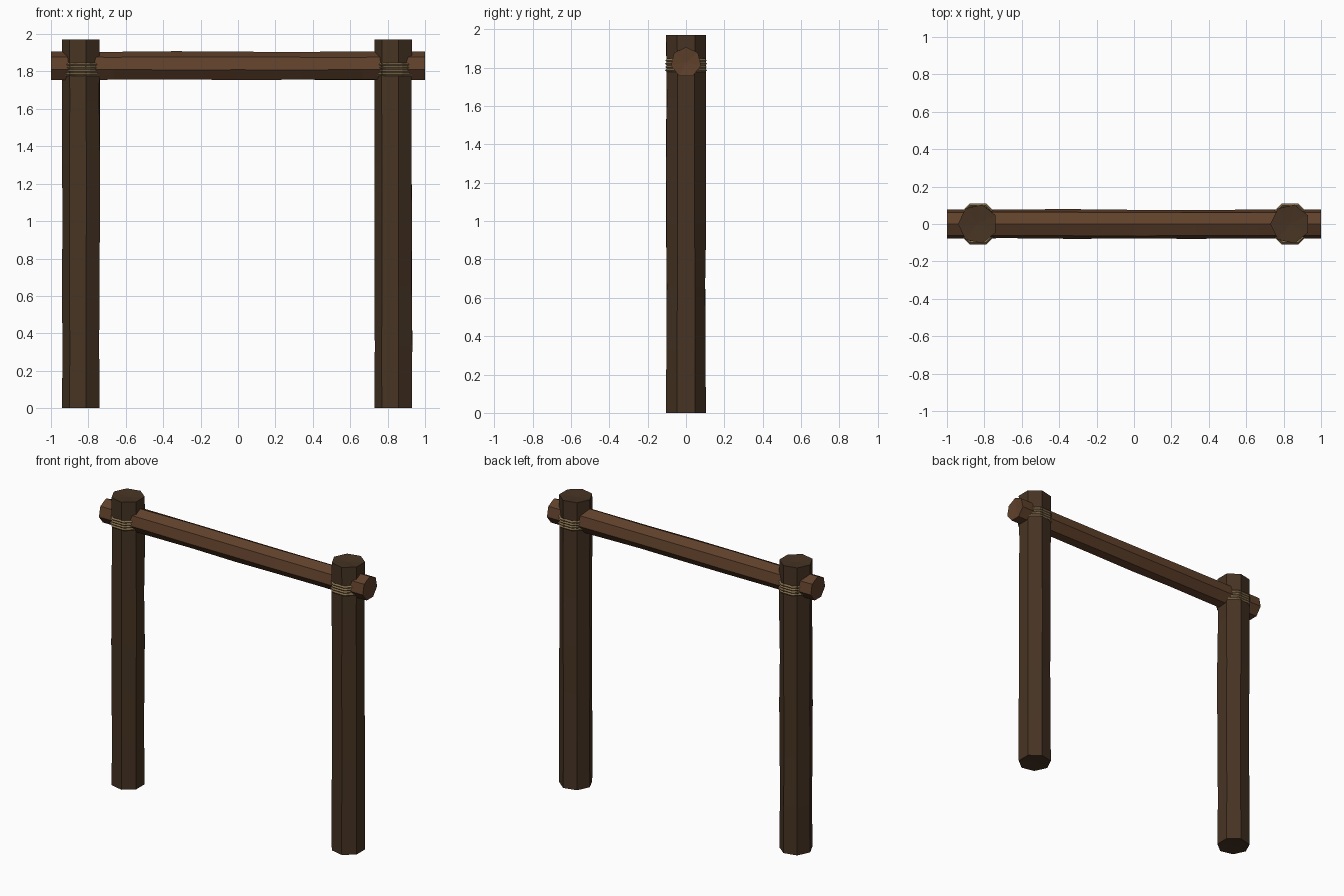
import bpy
import math
import random
from mathutils import Matrix, Vector

random.seed(4)
cube = bpy.data.objects.get("Cube")
if cube:
    bpy.data.objects.remove(cube, do_unlink=True)


def material(name, color):
    mat = bpy.data.materials.new(name)
    mat.use_nodes = True
    mat.diffuse_color = color
    bsdf = mat.node_tree.nodes["Principled BSDF"]
    bsdf.inputs["Base Color"].default_value = color
    bsdf.inputs["Roughness"].default_value = 0.9
    return mat


def add_object(name, verts, faces, mat):
    mesh = bpy.data.meshes.new(name)
    mesh.from_pydata(verts, [], faces)
    mesh.materials.append(mat)
    obj = bpy.data.objects.new(name, mesh)
    bpy.context.collection.objects.link(obj)
    return obj


def log(name, radius, length, matrix, mat, sides=7, rings=7, dent=0.008):
    """Rough-hewn log along local z with uneven rings and dented fan ends."""
    verts, faces = [], []
    for r in range(rings):
        end = r in (0, rings - 1)
        for s in range(sides):
            a = math.tau * s / sides
            rad = radius * (1 if end else random.uniform(0.96, 1.02))
            verts.append(matrix @ Vector((rad * math.cos(a), rad * math.sin(a),
                                          length * r / (rings - 1))))
    for r in range(rings - 1):
        for s in range(sides):
            a, b = r * sides + s, r * sides + (s + 1) % sides
            faces.append((a, b, b + sides, a + sides))
    base, top = len(verts), (rings - 1) * sides
    verts += [matrix @ Vector((0, 0, dent)), matrix @ Vector((0, 0, length - dent))]
    for s in range(sides):
        n = (s + 1) % sides
        faces += [(base, n, s), (base + 1, top + s, top + n)]
    return add_object(name, verts, faces, mat)


def rope_loop(name, center, radius, thickness, mat, sides=8, section=4):
    """Faceted ring of rope lying flat around a post."""
    verts, faces = [], []
    for s in range(sides):
        a = math.tau * (s + 0.5) / sides
        for k in range(section):
            b = math.tau * k / section
            rad = radius + thickness * math.cos(b)
            verts.append(center + Vector((rad * math.cos(a), rad * math.sin(a),
                                          thickness * math.sin(b))))
    for s in range(sides):
        for k in range(section):
            i, j = s * section, (s + 1) % sides * section
            n = (k + 1) % section
            faces.append((i + k, j + k, j + n, i + n))
    return add_object(name, verts, faces, mat)


post_wood = material("post_wood", (0.062, 0.034, 0.017, 1))
beam_wood = material("beam_wood", (0.115, 0.052, 0.024, 1))
rope = material("rope", (0.24, 0.16, 0.075, 1))

# Posts and their rope lashings
half_turn = Matrix.Rotation(math.pi, 4, "Z")
for side, x in (("right", -0.835), ("left", 0.835)):
    log(f"{side}_post", 0.106, 1.97, Matrix.Translation((x, 0, 0)) @ half_turn, post_wood)
    for i in range(4):
        rope_loop(f"{side}_lashing_{i + 1}", Vector((x, 0, 1.786 + 0.017 * i)),
                  0.108, 0.0095, rope)

# Crossbeam, with one corner of its section pointing up
lay_down = Matrix(((0, 0, 1, -1), (0, 1, 0, 0), (1, 0, 0, 1.827), (0, 0, 0, 1)))
flip = Matrix.Scale(-1, 4, Vector((0, 1, 0)))
log("crossbeam", 0.08, 2.0, lay_down @ flip, beam_wood)
